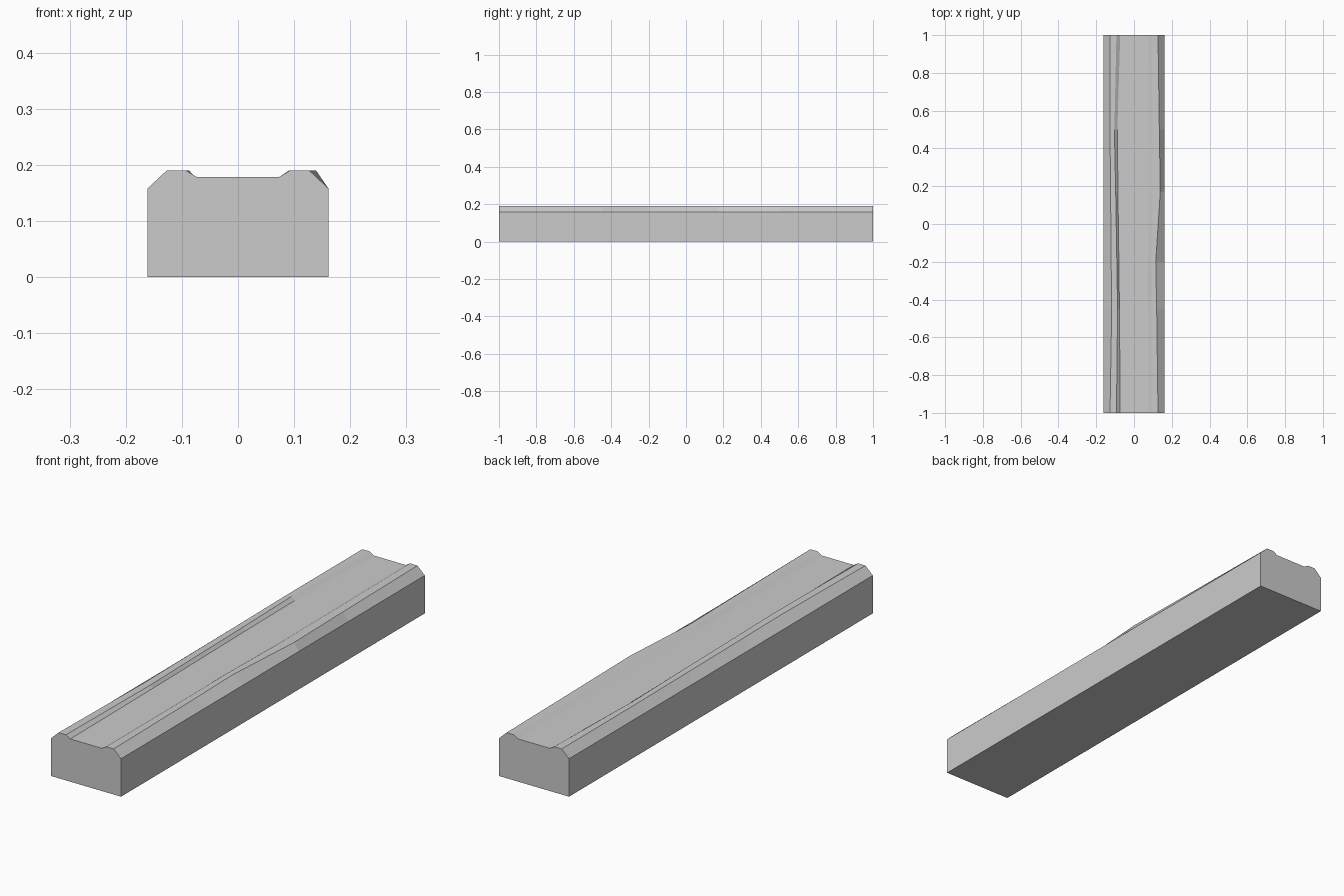
import bpy
import bmesh

cube = bpy.data.objects.get("Cube")
if cube:
    bpy.data.objects.remove(cube, do_unlink=True)

stone = bpy.data.materials.new("grey stone")
stone.use_nodes = True
grey = (0.6, 0.6, 0.6, 1)
stone.diffuse_color = grey
stone.node_tree.nodes["Principled BSDF"].inputs["Base Color"].default_value = grey

HALF_WIDTH, SIDE_Z, RIM_Z, BED_Z = 0.161, 0.158, 0.19, 0.178

# Stations along the length: y, then x of left-hand outer rim, inner rim,
# bed edges and the opposite inner and outer rim
stations = [
    (-1.0, -0.127, -0.093, -0.073, 0.073, 0.093, 0.127),
    (-0.45, -0.118, -0.087, -0.077, 0.073, 0.093, 0.120),
    (-0.2, -0.121, -0.091, -0.080, 0.073, 0.091, 0.115),
    (0.17, -0.124, -0.097, -0.085, 0.077, 0.099, 0.139),
    (0.5, -0.127, -0.104, -0.088, 0.075, 0.097, 0.134),
    (1.0, -0.127, -0.093, -0.073, 0.073, 0.093, 0.127),
]
heights = (RIM_Z, RIM_Z, BED_Z, BED_Z, RIM_Z, RIM_Z)


def section(y, *rims):
    """Closed cross-section: base, chamfer shoulders and worn top."""
    left = [(-HALF_WIDTH, y, 0), (-HALF_WIDTH, y, SIDE_Z)]
    top = [(x, y, z) for x, z in zip(rims, heights)]
    right = [(HALF_WIDTH, y, SIDE_Z), (HALF_WIDTH, y, 0)]
    return left + top + right


# Loft the kerb block through its sections
bm = bmesh.new()
rings = [[bm.verts.new(p) for p in section(*s)] for s in stations]
for a, b in zip(rings, rings[1:]):
    for i in range(len(a)):
        j = (i + 1) % len(a)
        bm.faces.new((a[i], a[j], b[j], b[i]))
bm.faces.new(rings[0])
bm.faces.new(rings[-1])
bmesh.ops.recalc_face_normals(bm, faces=bm.faces)

mesh = bpy.data.meshes.new("stone_beam")
bm.to_mesh(mesh)
bm.free()
mesh.materials.append(stone)
beam = bpy.data.objects.new("stone_beam", mesh)
bpy.context.collection.objects.link(beam)
